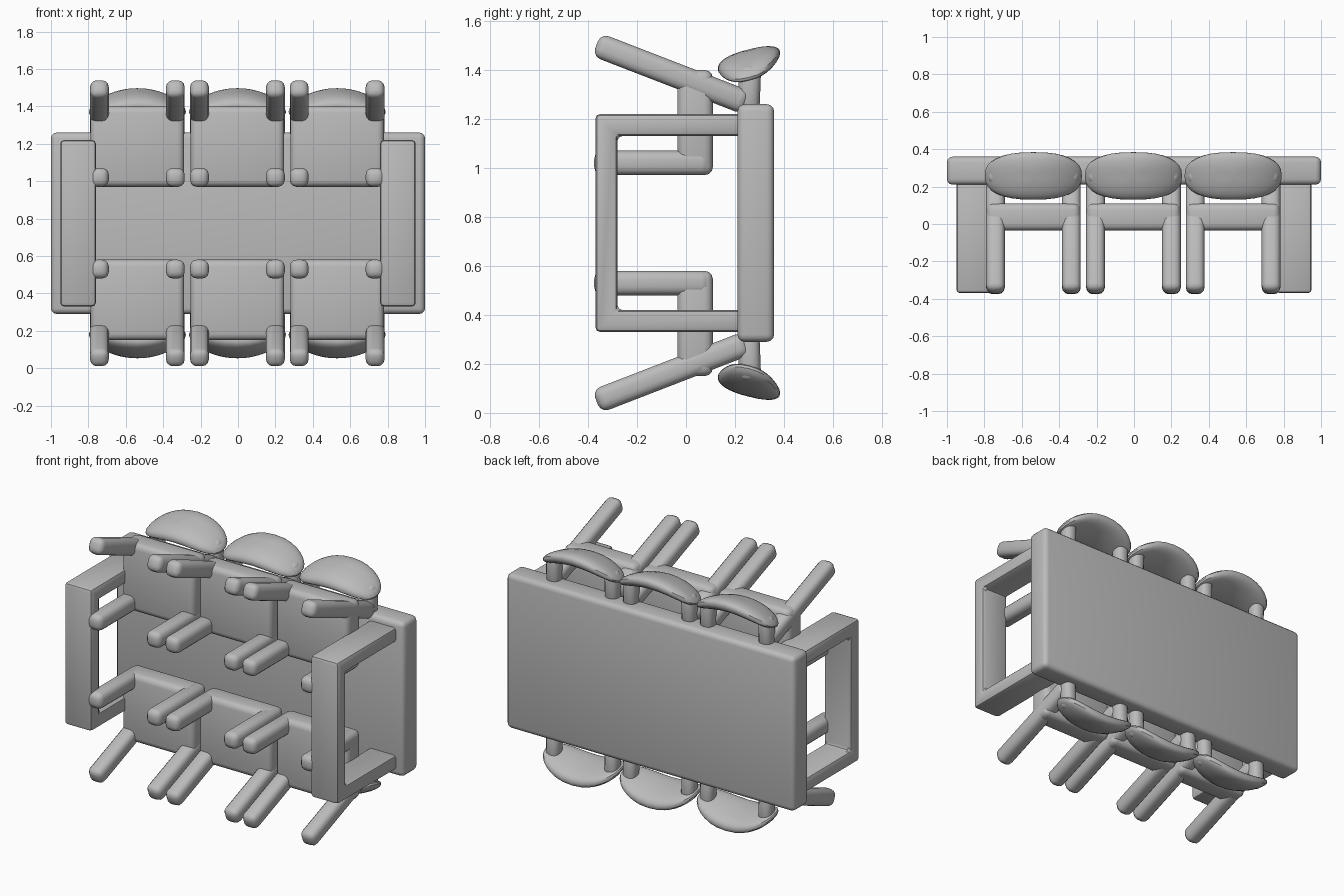
import bpy
import bmesh
from mathutils import Vector, Matrix

if "Cube" in bpy.data.objects:
    bpy.data.objects.remove(bpy.data.objects["Cube"], do_unlink=True)

MID = 0.775  # height of the mirror plane between the two rows of chairs

grey = bpy.data.materials.new("plain grey")
grey.use_nodes = True
grey.diffuse_color = (0.5, 0.5, 0.5, 1)
grey.node_tree.nodes["Principled BSDF"].inputs["Base Color"].default_value = (0.5, 0.5, 0.5, 1)


def finish(name, bm, bevel=0.0, segments=3):
    bmesh.ops.recalc_face_normals(bm, faces=bm.faces)
    if bevel:
        bmesh.ops.bevel(bm, geom=bm.edges[:], offset=bevel, segments=segments,
                        profile=0.5, affect='EDGES', clamp_overlap=True)
    mesh = bpy.data.meshes.new(name)
    bm.to_mesh(mesh)
    bm.free()
    mesh.materials.append(grey)
    obj = bpy.data.objects.new(name, mesh)
    bpy.context.collection.objects.link(obj)
    bpy.ops.object.select_all(action='DESELECT')
    obj.select_set(True)
    bpy.context.view_layer.objects.active = obj
    bpy.ops.object.shade_smooth_by_angle()
    return obj


def box(name, low, high, bevel, segments=3):
    low, high = Vector(low), Vector(high)
    bm = bmesh.new()
    size = [abs(v) for v in high - low]
    bmesh.ops.create_cube(bm, size=1, matrix=Matrix.Translation((low + high) / 2)
                          @ Matrix.Diagonal((*size, 1)))
    return finish(name, bm, bevel, segments)


def bar(name, start, end, width, depth, bevel=0.035):
    """Rounded bar running between two points in a plane of constant x."""
    start, end = Vector(start), Vector(end)
    along = (end - start).normalized()
    side = Vector((1, 0, 0))
    turn = Matrix((side, along.cross(side), along)).transposed().to_4x4()
    bm = bmesh.new()
    bmesh.ops.create_cube(bm, size=1, matrix=Matrix.Translation((start + end) / 2) @ turn
                          @ Matrix.Diagonal((width, depth, (end - start).length, 1)))
    return finish(name, bm, bevel)


def backrest(name, x, s):
    """Flattened ellipsoid, bent around the sitter and leaning back."""
    bm = bmesh.new()
    bmesh.ops.create_uvsphere(bm, u_segments=32, v_segments=16, radius=1)
    for v in bm.verts:
        a, b, c = [(1 if k >= 0 else -1) * abs(k) ** 0.82 for k in v.co]
        px, py = 0.26 * a, 0.127 * b
        z = 1.437 + 0.047 * c - 1.0 * px * px + 0.25 * py
        v.co = (x + px, 0.257 + py, MID + s * (z - MID))
    finish(name, bm)


def chair(x, s, label):
    def at(dx, y, z):
        return (x + dx, y, MID + s * (z - MID))

    box(label + " seat", at(-0.25, -0.035, 0.97), at(0.25, 0.11, 1.40), 0.035)
    backrest(label + " backrest", x, s)
    for side, dx in (("right", -0.203), ("left", 0.203)):
        part = label + " " + side
        bar(part + " front leg", at(dx, -0.375, 1.02), at(dx, 0.1, 1.02), 0.1, 0.1)
        bar(part + " back leg", at(dx, -0.365, 1.503), at(dx, 0.25, 1.265), 0.1, 0.1)
        bar(part + " back post", at(dx, 0.255, 1.23), at(dx, 0.262, 1.42), 0.085, 0.09)


def leg_frame(name, x0, x1):
    """U-shaped table leg loop, extruded across its width."""
    profile = [(0.23, 0.33), (-0.37, 0.33), (-0.37, 1.22), (0.23, 1.22),
               (0.23, 1.13), (-0.28, 1.13), (-0.28, 0.42), (0.23, 0.42)]
    bm = bmesh.new()
    face = bm.faces.new([bm.verts.new((x0, y, z)) for y, z in profile])
    new = bmesh.ops.extrude_face_region(bm, geom=[face])["geom"]
    bmesh.ops.translate(bm, vec=(x1 - x0, 0, 0),
                        verts=[g for g in new if isinstance(g, bmesh.types.BMVert)])
    finish(name, bm, 0.02, 2)


# Table lying on its side
box("table top", (-1, 0.21, 0.29), (1, 0.36, 1.26), 0.03)
leg_frame("right table leg frame", -0.95, -0.76)
leg_frame("left table leg frame", 0.76, 0.95)

# Three chairs along each long edge
for row, s in (("upper", 1), ("lower", -1)):
    for place, x in (("right", -0.538), ("middle", -0.003), ("left", 0.53)):
        chair(x, s, row + " " + place + " chair")
